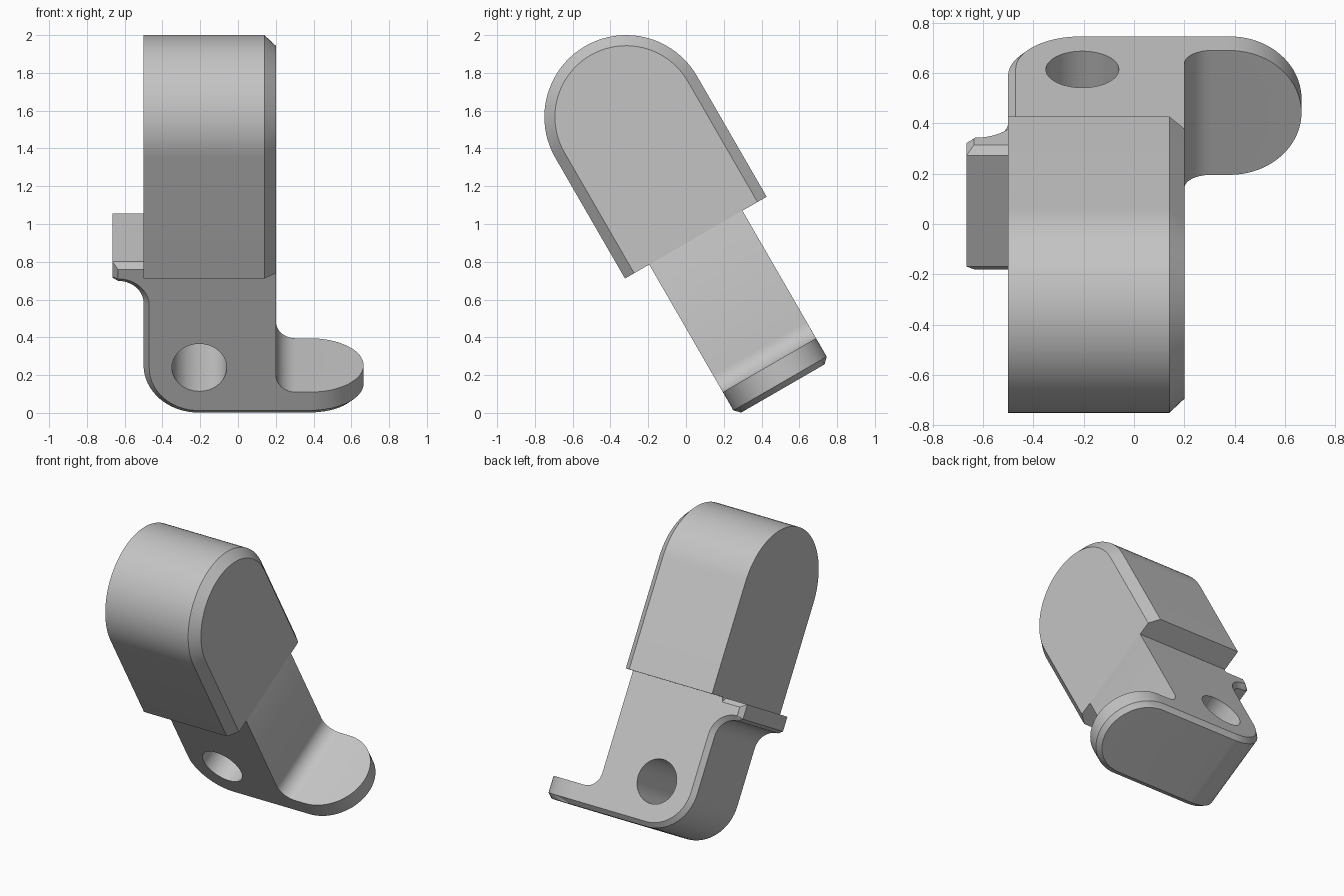
import bpy, bmesh
from math import sin, cos, pi, sqrt, radians
from mathutils import Matrix

if "Cube" in bpy.data.objects:
    bpy.data.objects.remove(bpy.data.objects["Cube"])

# Tilted frame: x across, v through the plate, w along the arm, origin at head centre
TILT = Matrix.Translation((0, -0.317, 1.567)) @ Matrix.Rotation(radians(30), 4, "X")
HALF, CHAMFER, ROUND_X = 0.285, 0.03, 0.38
BOTTOM, FOOT_TOP, SHOULDER = -1.66, -1.518, -0.738

grey = bpy.data.materials.new("plain grey")
grey.use_nodes = True
colour = (0.55, 0.55, 0.55, 1)
grey.diffuse_color = colour
grey.node_tree.nodes["Principled BSDF"].inputs["Base Color"].default_value = colour


def arc(cx, cy, r, start, end, steps):
    angles = [radians(start + (end - start) * i / steps) for i in range(steps + 1)]
    return [(cx + r * cos(a), cy + r * sin(a)) for a in angles]


def loft(name, slices):
    """Skin a list of equal-length point loops and cap both ends."""
    bm = bmesh.new()
    rings = [[bm.verts.new(p) for p in s] for s in slices]
    for a, b in zip(rings, rings[1:]):
        for i in range(len(a)):
            j = (i + 1) % len(a)
            bm.faces.new((a[i], a[j], b[j], b[i]))
    bm.faces.new(rings[0])
    bm.faces.new(rings[-1])
    bmesh.ops.remove_doubles(bm, verts=bm.verts, dist=0.0003)
    bmesh.ops.recalc_face_normals(bm, faces=bm.faces)
    bm.transform(TILT)
    mesh = bpy.data.meshes.new(name)
    bm.to_mesh(mesh)
    bm.free()
    mesh.materials.append(grey)
    obj = bpy.data.objects.new(name, mesh)
    bpy.context.collection.objects.link(obj)
    return obj


def select_only(obj):
    bpy.ops.object.select_all(action="DESELECT")
    obj.select_set(True)
    bpy.context.view_layer.objects.active = obj


def bracket_slice(v):
    """Outline of the arm, foot and side tab at depth v, inset near both faces."""
    d = max(0, abs(v) - (HALF - CHAMFER))
    inner = HALF - CHAMFER
    end = ROUND_X + sqrt(max(0, HALF ** 2 - v * v))
    low_end = ROUND_X + sqrt(max(0, inner ** 2 - v * v))
    pts = [(0.15, -0.6), (0.2, SHOULDER)]
    pts += arc(0.305, FOOT_TOP + 0.105, 0.105, 180, 270, 10)      # foot fillet
    pts += [(end, FOOT_TOP), (end, BOTTOM + CHAMFER), (low_end, BOTTOM + d)]
    pts += arc(-0.21, BOTTOM + 0.29, 0.29 - d, 270, 180, 16)      # rounded heel
    pts += arc(-0.635, -0.99, 0.135 + d, 0, 90, 10)               # tab fillet
    pts += [(-0.665 + d, -0.835 + d / 2), (-0.665 + d, SHOULDER - d),
            (-0.5, SHOULDER - d), (-0.45, -0.6)]
    return [(x, v, w) for x, w in pts]


# Arm with foot and side tab
levels = {round(HALF * sin(pi * i / 40), 5) for i in range(-20, 21)}
levels |= {HALF - CHAMFER, CHAMFER - HALF}
bracket = loft("arm_and_foot", [bracket_slice(v) for v in sorted(levels)])

# Pin hole through the arm
cutter = loft("pin_hole_cutter", [
    [(x, v, w) for x, w in arc(-0.205, -1.368, 0.145, 0, 352.5, 47)] for v in (-0.5, 0.5)])
cutter.hide_render = True
hole = bracket.modifiers.new("pin hole", "BOOLEAN")
hole.operation = "DIFFERENCE"
hole.solver = "EXACT"
hole.object = cutter
select_only(bracket)
bpy.ops.object.modifier_apply(modifier=hole.name)
bpy.data.objects.remove(cutter)


# Round-topped head, chamfered on one side
def head_slice(x, r):
    pts = arc(0, 0, r, 0, 180, 40) + [(-r, SHOULDER), (r, SHOULDER)]
    return [(x, v, w) for v, w in pts]


head = loft("head", [head_slice(-0.5, 0.433), head_slice(0.14, 0.433), head_slice(0.2, 0.377)])

for part in (bracket, head):
    select_only(part)
    bpy.ops.object.shade_smooth_by_angle(angle=radians(25))
